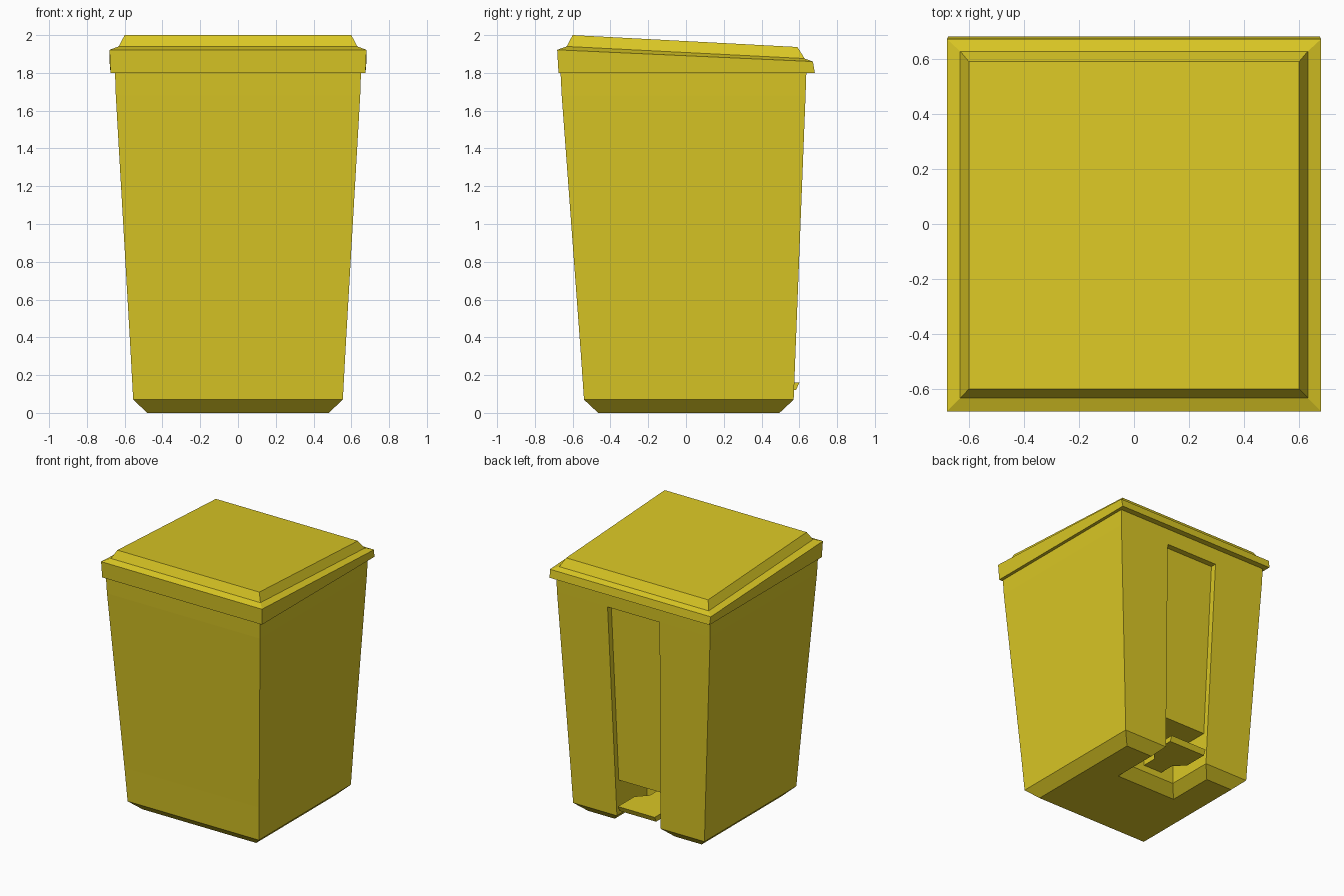
import bpy, bmesh

if "Cube" in bpy.data.objects:
    bpy.data.objects.remove(bpy.data.objects["Cube"])

# Single plastic colour
yellow = bpy.data.materials.new("yellow_plastic")
yellow.diffuse_color = (0.70, 0.57, 0.018, 1)
yellow.use_nodes = True
yellow.node_tree.nodes["Principled BSDF"].inputs["Base Color"].default_value = yellow.diffuse_color


def loft(name, rings, cap_start=False, cap_end=False):
    """Skin a stack of closed rings with quads, optionally capping the ends."""
    bm = bmesh.new()
    rows = [[bm.verts.new(p) for p in ring] for ring in rings]
    for a, b in zip(rows, rows[1:]):
        for i in range(len(a)):
            j = (i + 1) % len(a)
            bm.faces.new((a[i], a[j], b[j], b[i]))
    if cap_start:
        bm.faces.new(rows[0][::-1])
    if cap_end:
        bm.faces.new(rows[-1])
    bmesh.ops.remove_doubles(bm, verts=bm.verts, dist=0.0005)
    bmesh.ops.recalc_face_normals(bm, faces=bm.faces)
    me = bpy.data.meshes.new(name)
    bm.to_mesh(me)
    bm.free()
    me.materials.append(yellow)
    ob = bpy.data.objects.new(name, me)
    bpy.context.collection.objects.link(ob)
    return ob


def notched_ring(z, hx, front, back, notch_hx, notch_y):
    """Rectangle with a rectangular notch cut in from the back edge."""
    return [(-hx, front, z), (hx, front, z), (hx, back, z), (notch_hx, back, z),
            (notch_hx, notch_y, z), (-notch_hx, notch_y, z),
            (-notch_hx, back, z), (-hx, back, z)]


def sloped_ring(hx, front, z_front, back, z_back):
    return [(-hx, front, z_front), (hx, front, z_front),
            (hx, back, z_back), (-hx, back, z_back)]


# Tapered bin body: chamfered foot, pedal bay, shallow back recess, straight collar
loft("bin_body", [
    notched_ring(0.00, 0.48, -0.465, 0.495, 0.255, 0.13),
    notched_ring(0.07, 0.555, -0.54, 0.57, 0.185, 0.205),
    notched_ring(0.33, 0.569, -0.558, 0.58, 0.19, 0.205),
    notched_ring(0.33, 0.569, -0.558, 0.58, 0.19, 0.54),
    notched_ring(1.68, 0.647, -0.658, 0.633, 0.22, 0.588),
    notched_ring(1.68, 0.647, -0.658, 0.633, 0.22, 0.633),
    notched_ring(1.80, 0.651, -0.664, 0.637, 0.22, 0.637),
], cap_start=True)

# Overhanging lid, sloping down to the back
loft("lid", [
    sloped_ring(0.651, -0.664, 1.80, 0.637, 1.80),
    sloped_ring(0.675, -0.675, 1.80, 0.682, 1.80),
    sloped_ring(0.68, -0.682, 1.922, 0.672, 1.86),
    sloped_ring(0.632, -0.632, 1.94, 0.628, 1.876),
    sloped_ring(0.60, -0.60, 2.00, 0.59, 1.937),
], cap_end=True)

# Foot pedal: wide plate tapering to an arm that enters the bay wall
half = [(0.155, 0.60), (0.155, 0.40), (0.08, 0.32), (0.08, 0.20)]
outline = half + [(-x, y) for x, y in reversed(half)]
loft("foot_pedal", [
    [(x, y - (0.018 if y > 0.5 else 0), 0.12) for x, y in outline],
    [(x, y, 0.16) for x, y in outline],
], cap_start=True, cap_end=True)
